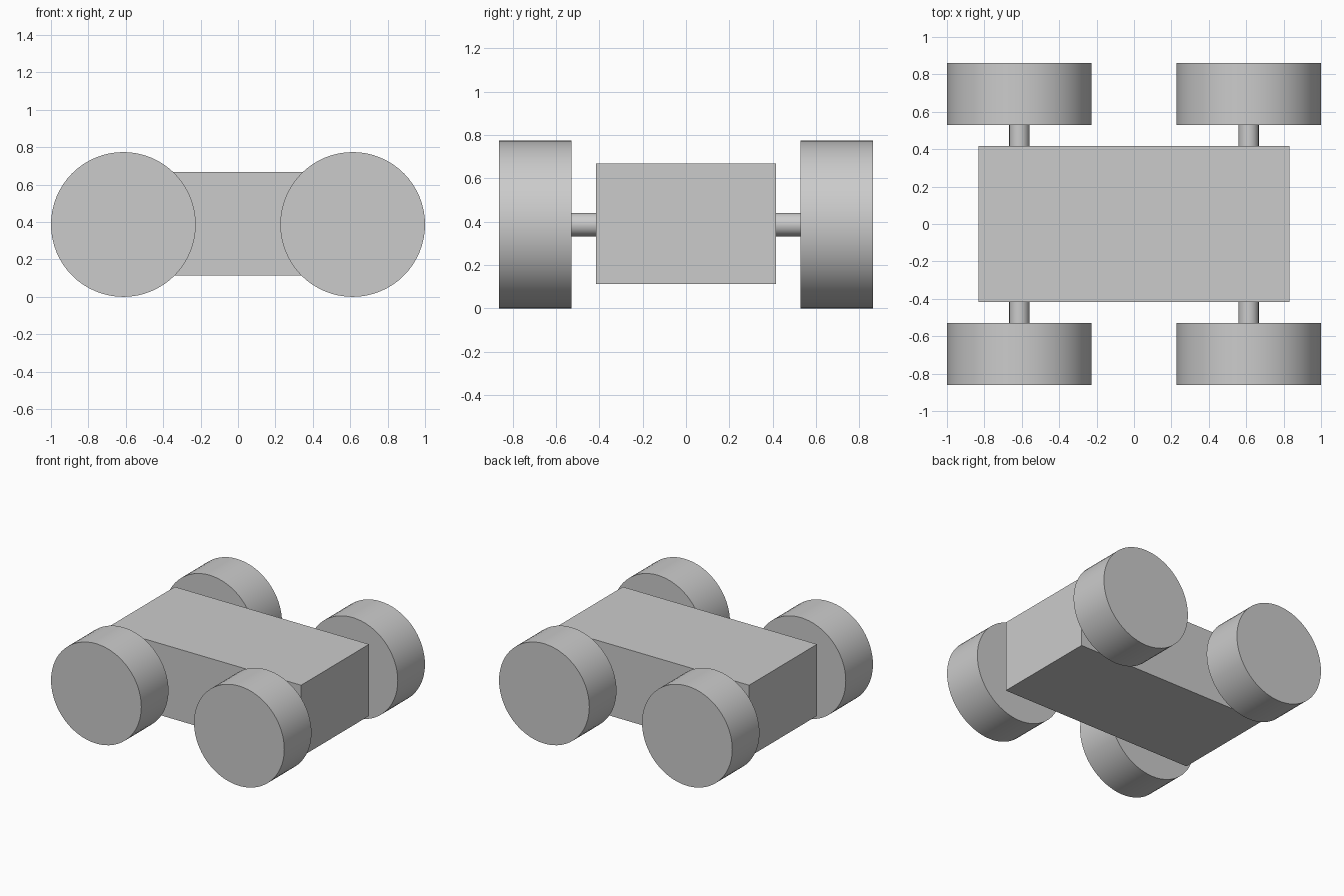
import bpy
from math import pi, radians

cube = bpy.data.objects.get("Cube")
if cube:
    bpy.data.objects.remove(cube, do_unlink=True)

WHEEL_R, WHEEL_W = 0.387, 0.333
WHEEL_X, WHEEL_Y = 0.613, 0.695
AXLE_R = 0.054

# One plain grey for the whole model
grey = bpy.data.materials.new("light_grey")
grey.use_nodes = True
colour = (0.6, 0.6, 0.6, 1)
grey.diffuse_color = colour
grey.node_tree.nodes["Principled BSDF"].inputs["Base Color"].default_value = colour


def finish(name):
    obj = bpy.context.object
    obj.name = name
    obj.data.materials.append(grey)
    return obj


def cylinder_along_y(name, radius, length, x, y):
    bpy.ops.mesh.primitive_cylinder_add(
        vertices=64, radius=radius, depth=length,
        location=(x, y, WHEEL_R), rotation=(pi / 2, 0, 0))
    obj = finish(name)
    bpy.ops.object.shade_smooth_by_angle(angle=radians(30))
    return obj


# Box body
bpy.ops.mesh.primitive_cube_add(size=1, location=(0, 0, 0.391))
body = finish("body")
body.scale = (1.665, 0.832, 0.555)
bpy.ops.object.transform_apply(location=False, rotation=False, scale=True)

# Axles run through the body, with a solid wheel at each end
for x_name, sx in (("left", 1), ("right", -1)):
    x = sx * WHEEL_X
    cylinder_along_y(f"{x_name}_axle", AXLE_R, 2 * WHEEL_Y - WHEEL_W + 0.02, x, 0)
    for y_name, sy in (("front", -1), ("back", 1)):
        cylinder_along_y(f"{y_name}_{x_name}_wheel", WHEEL_R, WHEEL_W, x, sy * WHEEL_Y)
